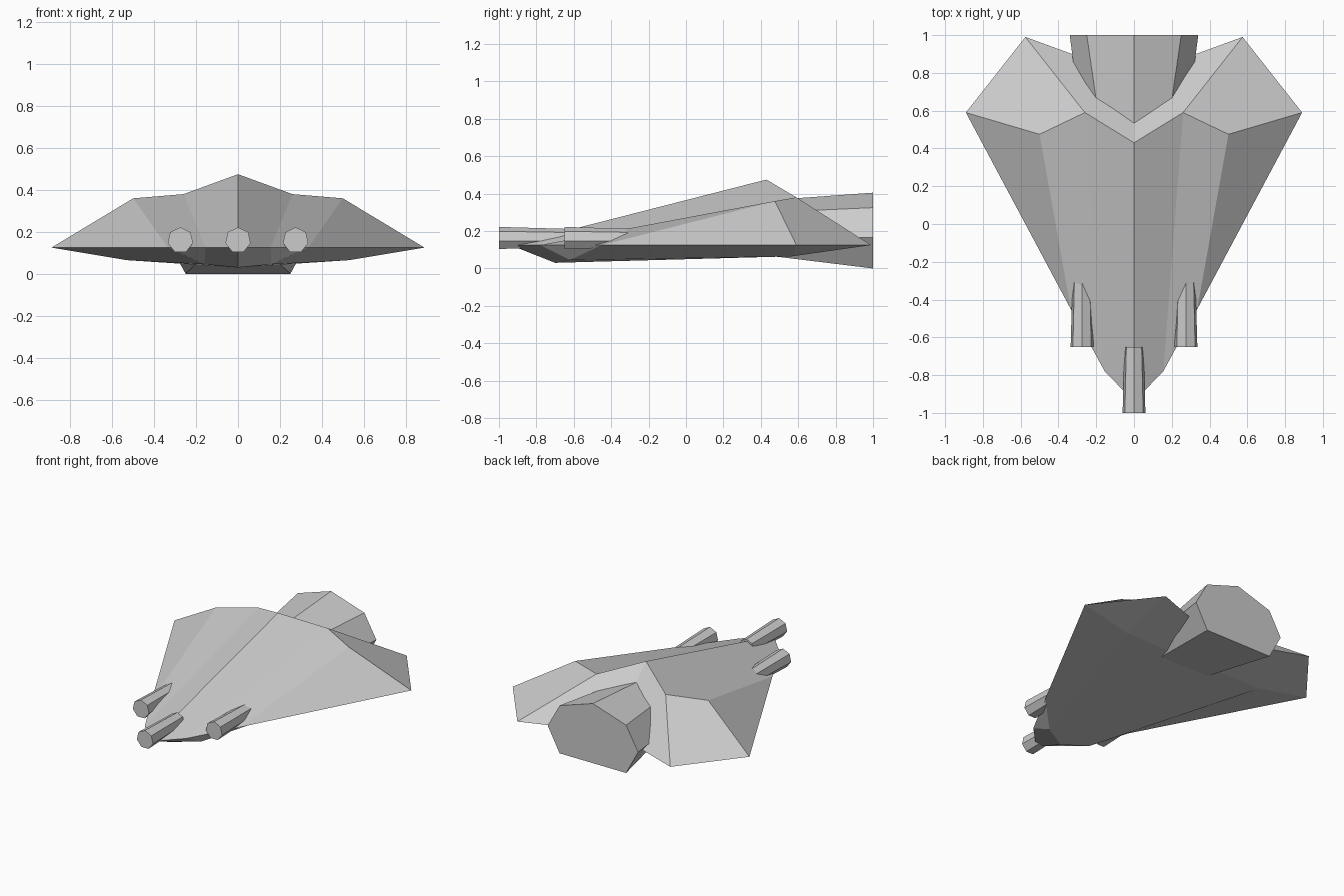
import bpy, bmesh, math

if "Cube" in bpy.data.objects:
    bpy.data.objects.remove(bpy.data.objects["Cube"])


def make_object(name, verts, faces):
    bm = bmesh.new()
    vs = [bm.verts.new(v) for v in verts]
    for f in faces:
        bm.faces.new([vs[i] for i in f])
    bmesh.ops.recalc_face_normals(bm, faces=bm.faces)
    mesh = bpy.data.meshes.new(name)
    bm.to_mesh(mesh)
    bm.free()
    obj = bpy.data.objects.new(name, mesh)
    bpy.context.collection.objects.link(obj)
    return obj


def loft(name, ring_a, ring_b):
    """Closed solid between two rings with the same number of points."""
    n = len(ring_a)
    faces = [(i, (i + 1) % n, n + (i + 1) % n, n + i) for i in range(n)]
    faces += [tuple(range(n)), tuple(range(n, 2 * n))]
    return make_object(name, ring_a + ring_b, faces)


# Faceted hull: right half, mirrored
points = {
    "nose": (0, -0.94, 0.125), "rim1": (0.155, -0.78, 0.125),
    "rim2": (0.335, -0.45, 0.125), "tip": (0.89, 0.59, 0.125),
    "rear": (0.575, 0.99, 0.125), "notch": (0, 0.78, 0.125),
    "peak": (0, 0.43, 0.475), "crest1": (0.26, 0.59, 0.38),
    "crest2": (0.5, 0.475, 0.36),
    "keel": (0, -0.7, 0.03), "chine1": (0.16, -0.62, 0.045),
    "chine2": (0.53, 0.57, 0.065), "keel_rear": (0, 0.56, 0.065),
}
panels = [
    "nose rim1 crest1 peak", "rim1 rim2 crest2 crest1", "rim2 tip crest2",
    "crest1 crest2 tip rear", "peak crest1 rear notch",
    "nose keel chine1 rim1", "rim1 chine1 rim2", "rim2 chine1 chine2 tip",
    "keel keel_rear chine2 chine1", "tip chine2 rear",
    "rear chine2 keel_rear notch",
]
keys = list(points)
hull = make_object("hull", list(points.values()),
                   [[keys.index(k) for k in p.split()] for p in panels])
mirror = hull.modifiers.new("mirror", "MIRROR")
mirror.use_clip = True


# Seven-sided engine block flaring towards the back
def engine_ring(y, half):
    pts = half + [(-x, z) for x, z in reversed(half[1:])]
    return [(x, y, z) for x, z in pts]


loft("engine",
     engine_ring(0.45, [(0, 0.365), (0.17, 0.30), (0.27, 0.16), (0.18, 0.067)]),
     engine_ring(1.0, [(0, 0.405), (0.25, 0.325), (0.34, 0.165), (0.25, 0)]))


# Seven-sided tapered cannons around the nose
def cannon_ring(x, y, r):
    return [(x + r * math.sin(a), y, 0.16 + r * math.cos(a))
            for a in (math.tau * i / 7 for i in range(7))]


for name, x, y in (("centre_cannon", 0, -1), ("left_cannon", -0.275, -0.65),
                   ("right_cannon", 0.275, -0.65)):
    loft(name, cannon_ring(x, y, 0.062), cannon_ring(x, y + 0.35, 0.052))
